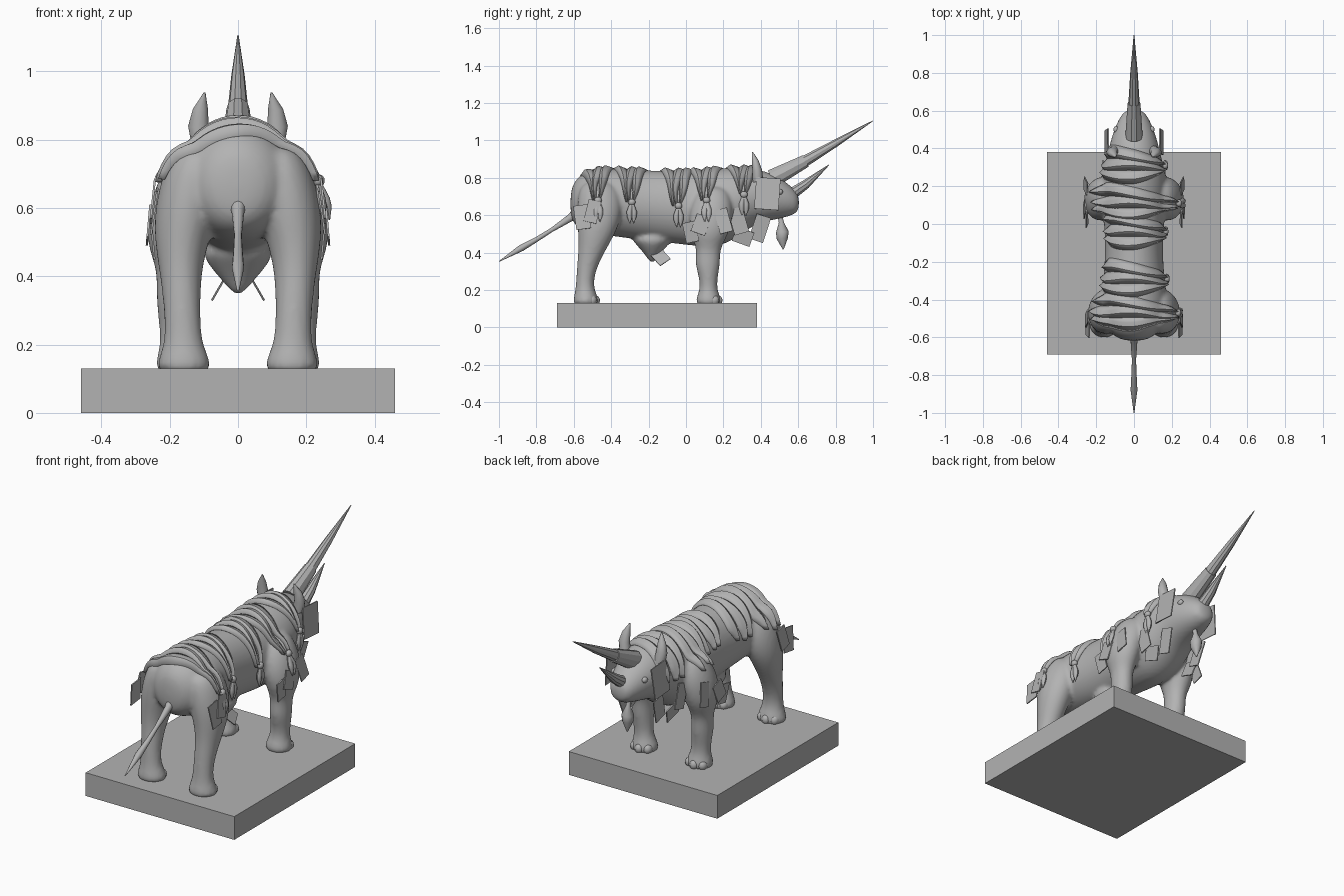
import bpy, bmesh, math, random
from mathutils import Vector, Matrix
from mathutils.bvhtree import BVHTree

if "Cube" in bpy.data.objects:
    bpy.data.objects.remove(bpy.data.objects["Cube"])

random.seed(4)
stone = bpy.data.materials.new("grey stone")
stone.diffuse_color = (0.45, 0.45, 0.45, 1)
stone.use_nodes = True
stone.node_tree.nodes["Principled BSDF"].inputs["Base Color"].default_value = stone.diffuse_color


def finish(name, bm, angle=None):
    bmesh.ops.recalc_face_normals(bm, faces=bm.faces[:])
    me = bpy.data.meshes.new(name)
    bm.to_mesh(me)
    bm.free()
    ob = bpy.data.objects.new(name, me)
    bpy.context.collection.objects.link(ob)
    me.materials.append(stone)
    if angle:
        bpy.ops.object.select_all(action='DESELECT')
        ob.select_set(True)
        bpy.context.view_layer.objects.active = ob
        bpy.ops.object.shade_smooth_by_angle(angle=math.radians(angle))
    return ob


def loft(bm, rings, axis=None, n=16):
    """Closed tube through rings of (x, y, z, radius_x, radius_other)."""
    axis = Vector(axis) if axis else Vector(rings[-1][:3]) - Vector(rings[0][:3])
    axis.x = 0
    v = axis.cross(Vector((1, 0, 0))).normalized()
    loops = []
    for x, y, z, a, b in rings:
        loops.append([bm.verts.new(Vector((x, y, z)) + Vector((a * math.cos(t), 0, 0)) + v * b * math.sin(t))
                      for t in (2 * math.pi * i / n for i in range(n))])
    for p, q in zip(loops, loops[1:]):
        for i in range(n):
            bm.faces.new((p[i], p[(i + 1) % n], q[(i + 1) % n], q[i]))
    bm.faces.new(loops[0])
    bm.faces.new(loops[-1])


def tube(name, rings, n=12, angle=40):
    bm = bmesh.new()
    loft(bm, rings, n=n)
    return finish(name, bm, angle)


def ball(bm, c, r):
    bmesh.ops.create_uvsphere(bm, u_segments=14, v_segments=8, radius=1,
                              matrix=Matrix.Translation(c) @ Matrix.Diagonal((*r, 1)))


# base slab
bm = bmesh.new()
bmesh.ops.create_cube(bm, size=1, matrix=Matrix.Translation((0, -0.155, 0.065)) @ Matrix.Diagonal((0.92, 1.07, 0.13, 1)))
finish("base", bm)

# body: torso, head, legs and feet fused into one skin
bm = bmesh.new()
torso = [(-.62, .66, .06, .08), (-.58, .67, .13, .14), (-.51, .675, .17, .175), (-.40, .67, .18, .185),
         (-.25, .655, .16, .19), (-.10, .645, .155, .195), (.05, .635, .165, .205), (.18, .64, .185, .215),
         (.28, .67, .17, .19), (.36, .70, .145, .155), (.45, .70, .125, .13), (.53, .685, .095, .1),
         (.585, .67, .065, .065), (.605, .665, .035, .035)]
loft(bm, [(0, y, z, a, b) for y, z, a, b in torso], (0, 1, 0))
hind = [(.11, -.47, .79, .07, .09), (.135, -.46, .68, .095, .125), (.152, -.465, .58, .095, .12),
        (.165, -.478, .50, .08, .10), (.168, -.50, .42, .064, .076), (.165, -.525, .34, .056, .058),
        (.162, -.54, .26, .053, .047), (.16, -.54, .20, .058, .052), (.158, -.535, .16, .076, .066),
        (.158, -.535, .11, .084, .074)]
fore = [(.13, .15, .76, .06, .07), (.16, .14, .66, .088, .115), (.178, .13, .57, .088, .118),
        (.19, .125, .49, .078, .10), (.185, .12, .42, .052, .062), (.185, .115, .34, .056, .07),
        (.18, .12, .26, .052, .048), (.175, .12, .20, .053, .048), (.17, .12, .16, .07, .066),
        (.17, .12, .11, .076, .072)]
for s in (-1, 1):
    for leg in (hind, fore):
        loft(bm, [(s * x, y, z, a, b) for x, y, z, a, b in leg], (0, 0, -1))
# muzzle
ball(bm, (0, .56, .645), (.07, .045, .035))
# belly sheath
loft(bm, [(0, -.18, .50, .12, .14), (0, -.18, .44, .095, .085), (0, -.18, .39, .05, .04), (0, -.18, .345, .012, .012)],
     (0, 0, -1))
body = finish("body", bm)
sub = body.modifiers.new("round", 'SUBSURF')
sub.levels = sub.render_levels = 2
rem = body.modifiers.new("fuse", 'REMESH')
rem.mode, rem.voxel_size, rem.use_smooth_shade = 'VOXEL', 0.011, True
sm = body.modifiers.new("soften", 'SMOOTH')
sm.factor, sm.iterations = 0.5, 4

# toes, three per foot
bm = bmesh.new()
for s in (-1, 1):
    for x, y in ((.158, -.535), (.17, .12)):
        for a in (-50, 0, 50):
            t = math.radians(a)
            ball(bm, (s * x + .052 * math.sin(t), y + .048 * math.cos(t), .145), (.024, .027, .028))
finish("toes", bm, 60)

# horns
tube("horn_socket", [(0, .46, .795, .046, .052), (0, .64, .89, .034, .036)], 10, 30)
tube("great_horn", [(0, .62, .88, .031, .033), (0, .80, .985, .02, .021), (0, 1.0, 1.105, .002, .002)], 10, 30)
tube("lower_horn", [(0, .53, .69, .036, .036), (0, .64, .765, .026, .026), (0, .765, .87, .002, .002)], 10, 30)

# tail and chin beard
tube("tail", [(0, -.55, .64, .035, .04), (0, -.62, .585, .018, .02), (0, -.72, .52, .011, .011),
              (0, -.80, .47, .014, .013), (0, -.88, .425, .018, .018), (0, -.999, .353, .002, .002)])
tube("beard", [(0, .50, .61, .012, .012), (0, .51, .56, .012, .014), (0, .515, .51, .032, .034),
               (0, .515, .475, .028, .03), (0, .52, .418, .003, .003)])

# ears and eyes
for s, side in ((-1, "left"), (1, "right")):
    tube("ear_" + side, [(s * .105, .385, .78, .03, .03), (s * .116, .38, .84, .03, .026),
                         (s * .11, .37, .89, .022, .018), (s * .098, .355, .937, .003, .003)])
    bm = bmesh.new()
    ball(bm, (s * .095, .50, .725), (.014, .018, .016))
    finish("eye_" + side, bm, 60)

# wrappings laid over the back, gathered into knots on the right flank
bpy.context.view_layer.update()
skin = BVHTree.FromObject(body, bpy.context.evaluated_depsgraph_get())


def on_skin(y, t, lift):
    d = Vector((math.sin(t), 0, math.cos(t)))
    c = Vector((0, y, .66))
    hit = skin.ray_cast(c + d * .7, -d)[0]
    return (hit if hit else c + d * .15) + d * lift


def flank(y, z):
    hit = skin.ray_cast(Vector((1, y, z)), Vector((-1, 0, 0)))[0]
    return hit.x if hit else .15


wraps, knots = bmesh.new(), bmesh.new()
STEPS = 26
for ky, kz in ((-.47, .68), (-.29, .67), (-.04, .65), (.11, .68), (.31, .71)):
    end = math.atan2(flank(ky, kz), kz - .66)
    for s in (-.055, 0, .055):
        start = math.radians(random.uniform(-88, -70))
        rows = []
        for i in range(STEPS + 1):
            t = start + (end - start) * i / STEPS
            f = 1 - max(0, t / end) ** 1.5 * .85        # gathers towards the knot
            w = .036 * f * min(1, .25 + i / 5)          # ragged pointed left end
            y = ky + s * f - .012 * math.sin(t) + .01 * math.cos(3 * t + s * 40)
            rows.append([wraps.verts.new(on_skin(y + e * w, t, h))
                         for e, h in ((-1, .003), (-.3, .02), (.3, .013), (1, .003))])
        for p, q in zip(rows, rows[1:]):
            for i in range(3):
                wraps.faces.new((p[i], p[i + 1], q[i + 1], q[i]))
    kx = flank(ky, kz) + .012
    ball(knots, (kx, ky, kz), (.016, .02, .018))
    for dy in (-.012, .012):
        loft(knots, [(max(kx, flank(ky, kz - d) + .008), ky + dy * k, kz - d, a, a * 1.1)
                     for d, k, a in ((.01, .3, .008), (.05, 1, .014), (.075, 1, .013), (.115, .8, .002))],
             (0, 0, -1), 8)
wrap = finish("back_wrappings", wraps, 35)
wrap.modifiers.new("thickness", 'SOLIDIFY').thickness = .006
finish("knots_and_tassels", knots, 45)

# torn cloth pieces: x, y, z, length along y, height, tilt, outward lean
scraps = {
    "hip_cloth": [(.245, -.555, .59, .08, .13, 8, -8), (.25, -.50, .62, .07, .12, -14, -6)],
    "shoulder_cloth": [(.25, .025, .51, .07, .11, 12, 5), (.262, .08, .55, .08, .10, -20, -5),
                       (.255, .20, .57, .07, .13, 15, -8)],
    "chest_cloth": [(.13, .305, .485, .10, .08, -20, 10), (.11, .395, .53, .08, .14, -18, 6),
                    (.165, .28, .57, .08, .14, 16, 0)],
    "belly_cloth": [(.05, -.135, .375, .07, .08, 38, -30)],
    "cheek_cloth": [(.145, .435, .715, .13, .17, -4, -6)],
}
for name, pieces in scraps.items():
    bm = bmesh.new()
    for s in (-1, 1):
        for x, y, z, w, h, tilt, lean in pieces:
            m = (Matrix.Translation((s * x, y, z)) @ Matrix.Rotation(math.radians(s * lean), 4, 'Y')
                 @ Matrix.Rotation(math.radians(tilt), 4, 'X') @ Matrix.Diagonal((.006, w, h, 1)))
            bmesh.ops.create_cube(bm, size=1, matrix=m)
    finish(name, bm)
